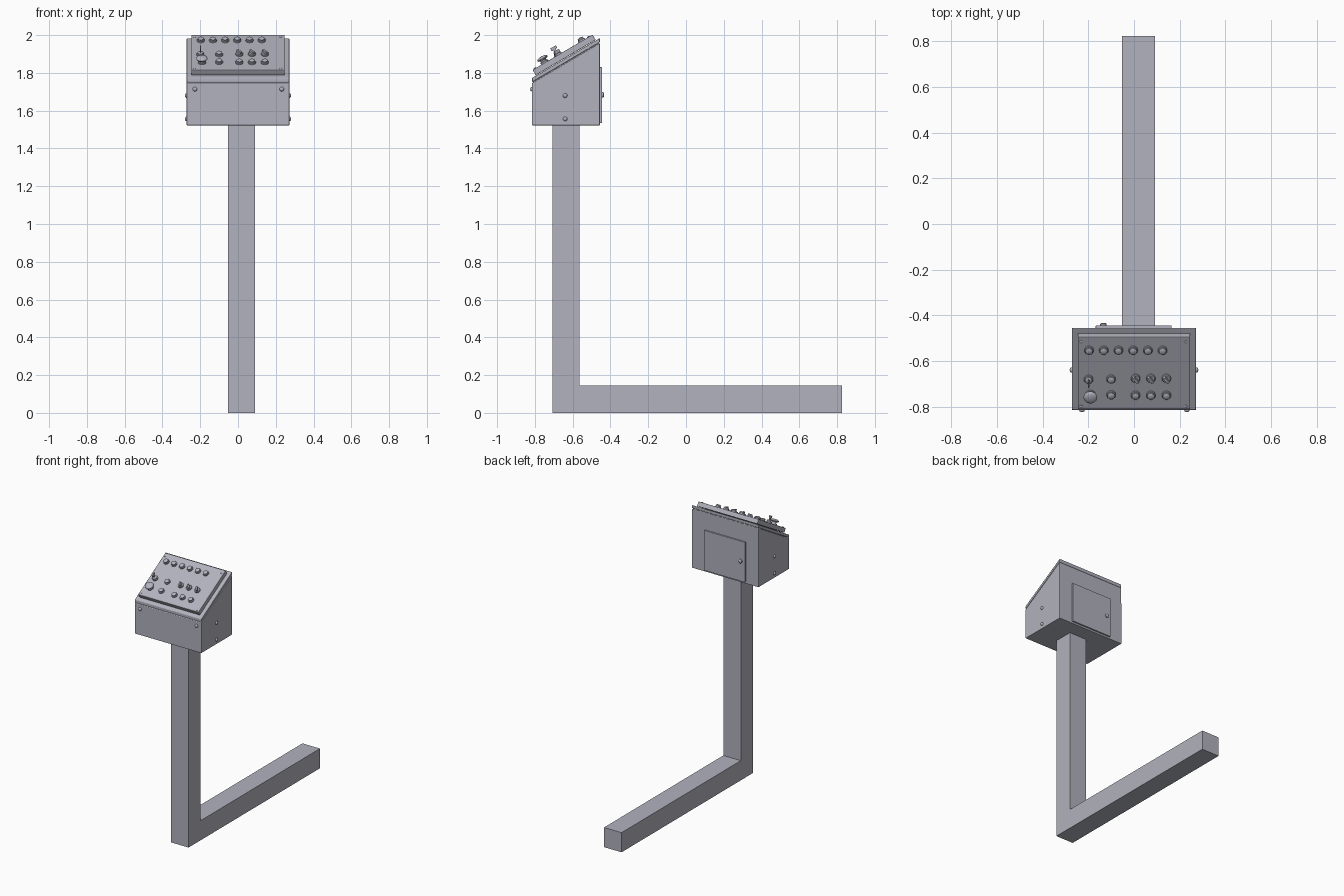
import bpy, bmesh, math
from mathutils import Matrix, Vector

if "Cube" in bpy.data.objects:
    bpy.data.objects.remove(bpy.data.objects["Cube"])

A = math.radians(30.5)
C, S = math.cos(A), math.sin(A)

# Blue-grey painted steel
steel = bpy.data.materials.new("painted_steel")
steel.diffuse_color = (0.44, 0.445, 0.51, 1)
steel.use_nodes = True
steel.node_tree.nodes["Principled BSDF"].inputs["Base Color"].default_value = steel.diffuse_color


def finish(name, bm, mat=None, bevel=0.0, smooth=False):
    bmesh.ops.recalc_face_normals(bm, faces=bm.faces)
    me = bpy.data.meshes.new(name)
    bm.to_mesh(me)
    bm.free()
    me.materials.append(steel)
    ob = bpy.data.objects.new(name, me)
    bpy.context.collection.objects.link(ob)
    if mat is not None:
        ob.matrix_world = mat
    if bevel:
        m = ob.modifiers.new("bevel", 'BEVEL')
        m.width = bevel
        m.segments = 2
        m.limit_method = 'ANGLE'
    if smooth:
        bpy.context.view_layer.objects.active = ob
        ob.select_set(True)
        bpy.ops.object.shade_smooth_by_angle(angle=math.radians(40))
        ob.select_set(False)
    return ob


def prism(name, profile, x0, x1, bevel=0.0):
    """Extrude a (y, z) profile along x."""
    bm = bmesh.new()
    f = bm.faces.new([bm.verts.new((x0, y, z)) for y, z in profile])
    r = bmesh.ops.extrude_face_region(bm, geom=[f])
    bmesh.ops.translate(bm, vec=(x1 - x0, 0, 0),
                        verts=[v for v in r['geom'] if isinstance(v, bmesh.types.BMVert)])
    # the start face is kept by the extrusion only if needed: cap any open rim
    rim = [e for e in bm.edges if e.is_boundary]
    if rim:
        bmesh.ops.holes_fill(bm, edges=rim)
    return finish(name, bm, bevel=bevel)


def box(name, lo, hi, mat=None, bevel=0.0):
    bm = bmesh.new()
    bmesh.ops.create_cube(bm, size=1)
    for v in bm.verts:
        v.co = Vector([lo[i] + (v.co[i] + 0.5) * (hi[i] - lo[i]) for i in range(3)])
    return finish(name, bm, mat, bevel)


def lathe(name, profile, mat, seg=24):
    """Spin an (r, h) profile around local z."""
    bm = bmesh.new()
    vs = [bm.verts.new((r, 0, h)) for r, h in profile]
    es = [bm.edges.new(p) for p in zip(vs, vs[1:])]
    bmesh.ops.spin(bm, geom=vs + es, cent=(0, 0, 0), axis=(0, 0, 1),
                   angle=2 * math.pi, steps=seg, use_duplicate=False)
    bmesh.ops.remove_doubles(bm, verts=bm.verts, dist=1e-5)
    return finish(name, bm, mat, smooth=True)


# L-shaped stand
prism("stand", [(-0.706, 0), (0.825, 0), (0.825, 0.145), (-0.564, 0.145),
                (-0.564, 1.53), (-0.706, 1.53)], -0.052, 0.091)

# Sloped cabinet, seam and lid
F, B, T = -0.815, -0.456, S / C


def slab(name, z0, z1, inset, bevel=0.0):
    f, b = F + inset, B - inset
    prism(name, [(f, z0 + (f - F) * T), (b, z0 + (b - F) * T),
                 (b, z1 + (b - F) * T), (f, z1 + (f - F) * T)],
          -0.272 + inset, 0.272 - inset, bevel)


prism("cabinet", [(F, 1.522), (B, 1.522), (B, 1.746 + (B - F) * T), (F, 1.746)],
      -0.272, 0.272, 0.003)
slab("lid_seam", 1.74, 1.76, 0.005)
slab("lid", 1.751, 1.773, 0.0, 0.004)

# Raised control panel, local frame lies on its top surface
PY, PZ = -0.812, 1.816
panel = Matrix(((1, 0, 0, 0), (0, C, -S, PY), (0, S, C, PZ), (0, 0, 0, 1)))
L = 0.368
box("control_panel", (-0.246, 0, -0.033), (0.246, L, 0), panel, 0.003)


def on_panel(x, y):
    return panel @ Matrix.Translation((x, (y - PY) / C, 0))


screw = [(0, 0.004), (0.004, 0.004), (0.007, 0.002), (0.007, -0.003)]
for x in (-0.232, 0.227):
    for v in (0.014, L - 0.025):
        lathe("panel_screw", screw, panel @ Matrix.Translation((x, v, 0)), 12)

collar = [(0, 0.010), (0.017, 0.010), (0.020, 0.007), (0.020, -0.002)]
button = [(0, 0.020), (0.012, 0.019), (0.016, 0.016), (0.016, 0.009),
          (0.018, 0.009), (0.020, 0.007), (0.020, -0.002)]

# Indicator lamps along the top
for i in range(6):
    lathe("indicator_lamp", button, on_panel(-0.197 + i * 0.0645, -0.552))

# Push buttons
for x, y in ((-0.1, -0.678), (-0.1, -0.747), (0.007, -0.749), (0.074, -0.749), (0.142, -0.749)):
    lathe("push_button", button, on_panel(x, y))

# Selector switches with bar handles
for x in (0.007, 0.074, 0.142):
    m = on_panel(x, -0.675)
    lathe("selector_collar", collar, m)
    box("selector_handle", (-0.006, -0.017, 0.008), (0.006, 0.017, 0.026),
        m @ Matrix.Rotation(math.radians(35), 4, 'Z'), 0.002)

# Key switch
m = on_panel(-0.199, -0.679)
lathe("key_collar", button, m)
box("key_blade", (-0.003, -0.006, 0.018), (0.003, 0.006, 0.036), m)
box("key_bow", (-0.003, -0.017, 0.034), (0.003, 0.017, 0.050), m, 0.002)

# Emergency stop mushroom
lathe("emergency_stop", [(0, 0.038), (0.018, 0.036), (0.027, 0.032), (0.030, 0.026),
                         (0.027, 0.020), (0.016, 0.018), (0.016, 0.008),
                         (0.022, 0.008), (0.022, -0.002)], on_panel(-0.191, -0.747), 32)

# Round-headed bolts on the front and sides
bolt = [(0, 0.010), (0.006, 0.009), (0.010, 0.006), (0.012, 0.002), (0.012, -0.003)]
for x in (-0.228, 0.232):
    lathe("front_bolt", bolt,
          Matrix.Translation((x, F, 1.714)) @ Matrix.Rotation(math.pi / 2, 4, 'X'), 16)
for s in (-1, 1):
    for z in (1.68, 1.556):
        lathe("side_bolt", bolt, Matrix.Translation((s * 0.272, -0.64, z))
              @ Matrix.Rotation(s * math.pi / 2, 4, 'Y'), 16)

# Rear access door with latch
box("rear_door", (-0.168, B - 0.002, 1.535), (0.165, -0.445, 1.83), None, 0.002)
lathe("door_latch", [(0, 0.012), (0.009, 0.011), (0.014, 0.007), (0.014, -0.002)],
      Matrix.Translation((-0.134, -0.445, 1.684)) @ Matrix.Rotation(-math.pi / 2, 4, 'X'), 16)
